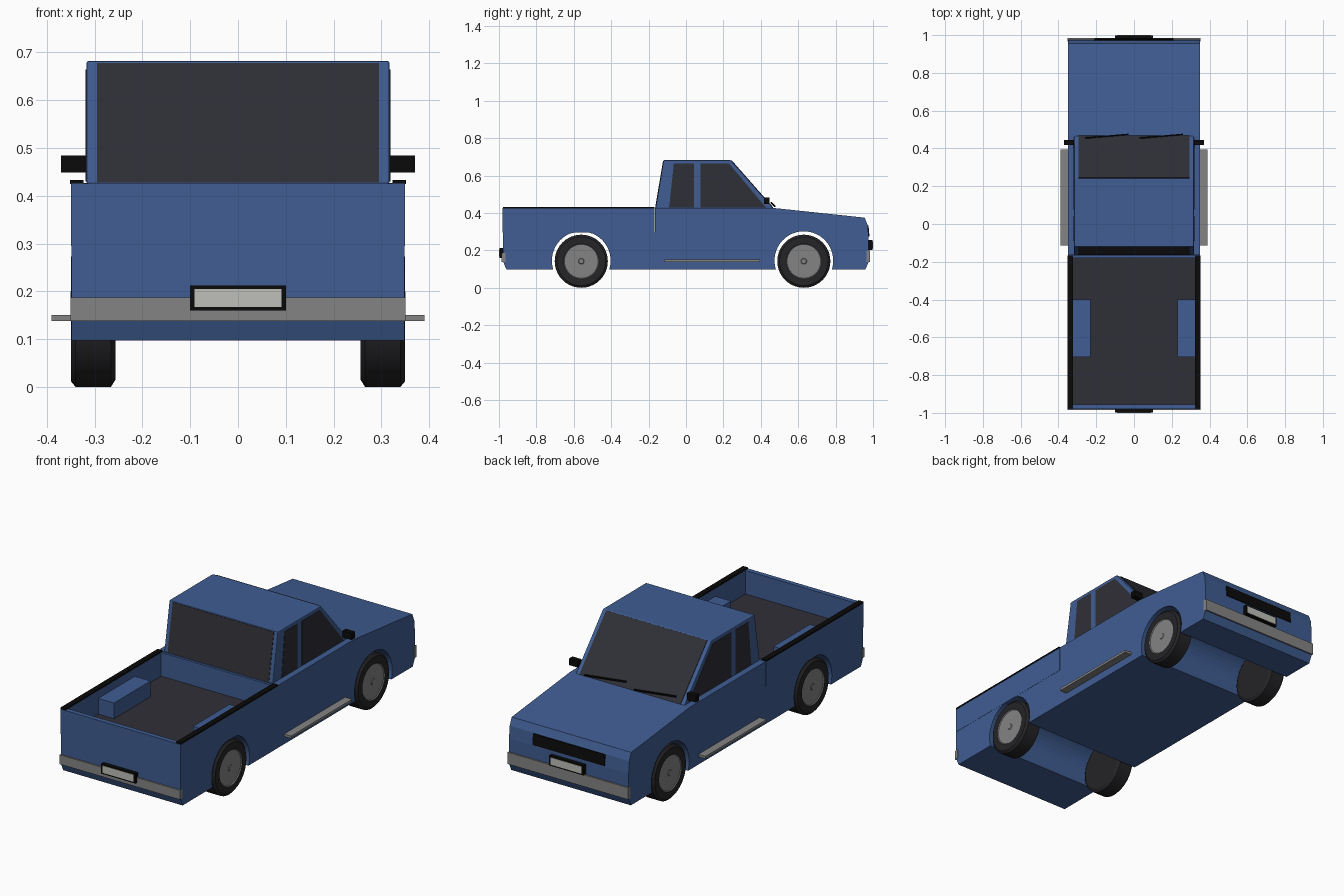
import bpy, bmesh, math
from mathutils import Vector

if "Cube" in bpy.data.objects:
    bpy.data.objects.remove(bpy.data.objects["Cube"])


def material(name, rgb):
    m = bpy.data.materials.new(name)
    m.diffuse_color = (*rgb, 1)
    m.use_nodes = True
    m.node_tree.nodes["Principled BSDF"].inputs["Base Color"].default_value = m.diffuse_color
    return m


BLUE = material("body_blue", (0.05, 0.11, 0.29))
GLASS = material("dark_glass", (0.028, 0.028, 0.038))
BLACK = material("black_trim", (0.003, 0.003, 0.003))
TYRE = material("tyre_rubber", (0.018, 0.018, 0.021))
GREY = material("grey_metal", (0.23, 0.23, 0.23))
PALE = material("plate_white", (0.52, 0.53, 0.49))


def finish(name, bm, *mats):
    bmesh.ops.recalc_face_normals(bm, faces=bm.faces)
    me = bpy.data.meshes.new(name)
    bm.to_mesh(me)
    bm.free()
    for m in mats:
        me.materials.append(m)
    ob = bpy.data.objects.new(name, me)
    bpy.context.collection.objects.link(ob)
    return ob


def prism(name, profile, x0, x1, mat):
    """Side profile of (y, z) points, extruded from x0 to x1."""
    bm = bmesh.new()
    face = bm.faces.new([bm.verts.new((x0, y, z)) for y, z in profile])
    ext = bmesh.ops.extrude_face_region(bm, geom=[face])
    verts = [v for v in ext["geom"] if isinstance(v, bmesh.types.BMVert)]
    bmesh.ops.translate(bm, verts=verts, vec=(x1 - x0, 0, 0))
    return finish(name, bm, mat)


def box(name, x0, x1, y0, y1, z0, z1, mat):
    return prism(name, [(y0, z0), (y1, z0), (y1, z1), (y0, z1)], x0, x1, mat)


def bar(name, p, q, w, mat):
    p, q = Vector(p), Vector(q)
    bm = bmesh.new()
    bmesh.ops.create_cube(bm, size=1)
    bmesh.ops.scale(bm, verts=bm.verts, vec=(w, w, (q - p).length))
    bmesh.ops.rotate(bm, verts=bm.verts, matrix=(q - p).to_track_quat('Z', 'Y').to_matrix())
    bmesh.ops.translate(bm, verts=bm.verts, vec=(p + q) / 2)
    return finish(name, bm, mat)


WHEEL_Y = (-0.56, 0.63)
WHEEL_R = 0.142


def arch(yc, z_max):
    """Wheel arch outline from rear to front, starting at the sill."""
    r, zc, sill = 0.157, 0.145, 0.097
    a = math.asin((zc - sill) / r)
    n = 28
    pts = []
    for i in range(n + 1):
        t = math.pi + a - (math.pi + 2 * a) * i / n
        pts.append((yc + r * math.cos(t), min(zc + r * math.sin(t), z_max)))
    return pts


# Lower body with both wheel arches passing right through
body = [(-0.978, 0.14), (-0.96, 0.097)] + arch(WHEEL_Y[0], 0.2945) + arch(WHEEL_Y[1], 1)
body += [(0.958, 0.097), (0.977, 0.138), (0.977, 0.27), (0.971, 0.335), (0.955, 0.375),
         (0.465, 0.427), (-0.165, 0.427), (-0.165, 0.295), (-0.978, 0.295)]
prism("lower_body", body, -0.349, 0.349, BLUE)

# Cargo bed
box("bed_base", -0.35, 0.35, -0.98, -0.168, 0.295, 0.299, BLUE)
box("bed_liner", -0.322, 0.322, -0.955, -0.18, 0.299, 0.302, GLASS)
box("tailgate", -0.35, 0.35, -0.98, -0.955, 0.297, 0.426, BLUE)
box("bed_front_wall", -0.35, 0.35, -0.18, -0.168, 0.297, 0.426, BLUE)

# Cab
cab = prism("cab", [(-0.163, 0.425), (0.467, 0.425), (0.24, 0.682), (-0.12, 0.682)],
            -0.317, 0.317, BLUE)
bev = cab.modifiers.new("soft_edges", 'BEVEL')
bev.width = 0.004
bev.segments = 2
prism("windshield", [(0.463, 0.428), (0.241, 0.679), (0.245, 0.681), (0.468, 0.428)],
      -0.295, 0.295, GLASS)
prism("rear_window", [(-0.161, 0.428), (-0.12, 0.678), (-0.123, 0.678), (-0.165, 0.428)],
      -0.295, 0.295, GLASS)

# Parts repeated on both sides
for s, side in ((1, "right"), (-1, "left")):
    box("bed_side_" + side, s * 0.322, s * 0.35, -0.98, -0.168, 0.297, 0.426, BLUE)
    box("bed_rail_" + side, s * 0.323, s * 0.352, -0.978, -0.168, 0.425, 0.433, BLACK)
    box("wheel_tub_" + side, s * 0.23, s * 0.323, -0.705, -0.4, 0.3, 0.385, BLUE)
    prism("rear_side_window_" + side,
          [(-0.09, 0.43), (0.042, 0.43), (0.042, 0.664), (-0.065, 0.664)],
          s * 0.315, s * 0.319, GLASS)
    prism("front_side_window_" + side,
          [(0.077, 0.43), (0.427, 0.43), (0.23, 0.664), (0.077, 0.664)],
          s * 0.315, s * 0.319, GLASS)
    box("mirror_" + side, s * 0.317, s * 0.37, 0.418, 0.446, 0.449, 0.484, BLACK)
    box("side_step_" + side, s * 0.345, s * 0.39, -0.115, 0.395, 0.138, 0.151, GREY)

# Wipers lie just above the windshield
for i, x in enumerate((-0.26, 0.03)):
    bar("wiper_%d" % (i + 1), (x, 0.455, 0.455), (x + 0.23, 0.475, 0.436), 0.007, BLACK)

# Bumpers, number plates and grille
box("rear_bumper", -0.351, 0.351, -0.986, -0.965, 0.138, 0.187, GREY)
box("front_bumper", -0.351, 0.351, 0.965, 0.985, 0.138, 0.2, GREY)
for s, end, z in ((-1, "rear", 0.16), (1, "front", 0.203)):
    box(end + "_plate_frame", -0.1, 0.1, s * 0.975, s * 0.998, z, z + 0.052, BLACK)
    box(end + "_plate", -0.091, 0.091, s * 0.99, s, z + 0.007, z + 0.045, PALE)
prism("grille", [(0.965, 0.275), (0.981, 0.275), (0.976, 0.333), (0.96, 0.333)],
      -0.21, 0.21, BLACK)

# Wheels: one lathed section with tyre and hub
SECTION = [(-0.047, 0), (-0.047, 0.126), (-0.037, WHEEL_R), (0.037, WHEEL_R), (0.047, 0.13),
           (0.047, 0.094), (0.043, 0.09), (0.043, 0.016), (0.046, 0.013), (0.046, 0)]
for yc, end in zip(WHEEL_Y, ("rear", "front")):
    for s, side in ((1, "right"), (-1, "left")):
        bm = bmesh.new()
        vs = [bm.verts.new((s * x, 0, r)) for x, r in SECTION]
        es = [bm.edges.new(pair) for pair in zip(vs, vs[1:])]
        bmesh.ops.spin(bm, geom=vs + es, cent=(0, 0, 0), axis=(1, 0, 0),
                       angle=2 * math.pi, steps=40)
        bmesh.ops.remove_doubles(bm, verts=bm.verts, dist=1e-4)
        for f in bm.faces:
            if s * f.calc_center_median().x > 0.04 and max(v.co.yz.length for v in f.verts) < 0.0945:
                f.material_index = 1
        wheel = finish("%s_wheel_%s" % (end, side), bm, TYRE, GREY)
        wheel.location = (s * 0.303, yc, WHEEL_R)
        bpy.ops.object.select_all(action='DESELECT')
        wheel.select_set(True)
        bpy.context.view_layer.objects.active = wheel
        bpy.ops.object.shade_smooth_by_angle(angle=math.radians(30))
